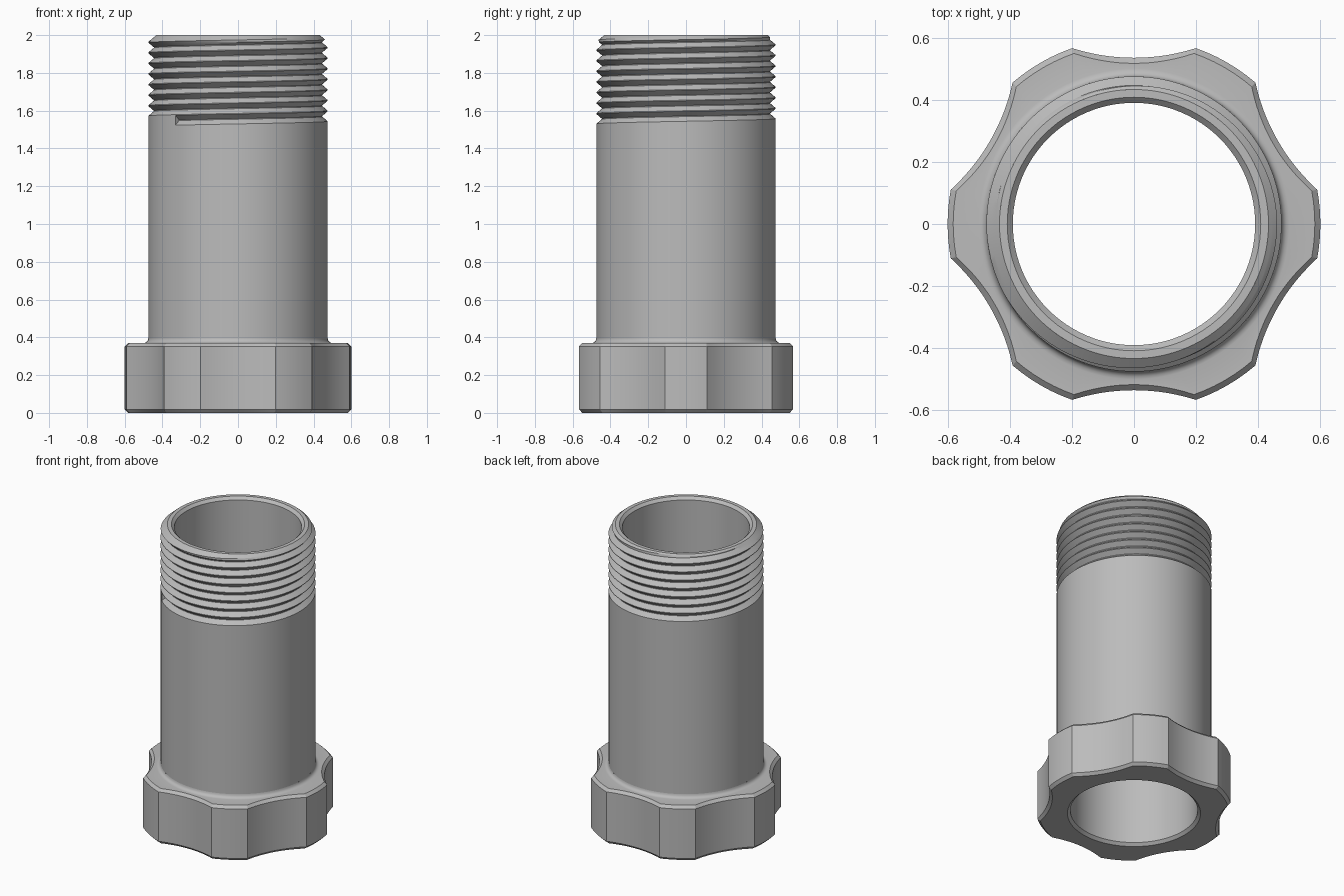
import bpy, bmesh
from math import pi, sin, cos, sqrt, radians

cube = bpy.data.objects.get("Cube")
if cube:
    bpy.data.objects.remove(cube, do_unlink=True)

grey = bpy.data.materials.new("plain grey")
grey.use_nodes = True
COLOUR = (0.5, 0.5, 0.5, 1)
grey.diffuse_color = COLOUR
bsdf = grey.node_tree.nodes["Principled BSDF"]
bsdf.inputs["Base Color"].default_value = COLOUR

PIPE, BORE, TOP, FILLET_Z = 0.475, 0.39, 2.0, 0.395
LOBE_R, DIP_R, SCALLOP_R, LOBE_HALF = 0.6, 0.535, 0.654, radians(10.6)


def grid(name, columns, extra_face=None):
    """Skin columns of points; each column runs downwards on the outside."""
    bm = bmesh.new()
    cols = [[bm.verts.new((r * cos(a), r * sin(a), z)) for r, z in pts]
            for a, pts in columns]
    for a, b in zip(cols, cols[1:]):
        for k in range(len(a) - 1):
            bm.faces.new((a[k], a[k + 1], b[k + 1], b[k]))
    if extra_face:
        bm.faces.new([cols[0][k] for k in extra_face])
    bmesh.ops.remove_doubles(bm, verts=bm.verts, dist=1e-5)
    mesh = bpy.data.meshes.new(name)
    bm.to_mesh(mesh)
    bm.free()
    mesh.materials.append(grey)
    ob = bpy.data.objects.new(name, mesh)
    bpy.context.collection.objects.link(ob)
    bpy.ops.object.select_all(action='DESELECT')
    ob.select_set(True)
    bpy.context.view_layer.objects.active = ob
    bpy.ops.object.shade_smooth_by_angle(angle=radians(24))
    return ob


# Angles that land exactly on the corners between lobes and scallops
angles = []
for n in range(6):
    mid = n * pi / 3
    scallop = pi / 3 - 2 * LOBE_HALF
    angles += [mid - LOBE_HALF + 2 * LOBE_HALF * i / 6 for i in range(6)]
    angles += [mid + LOBE_HALF + scallop * i / 14 for i in range(14)]
angles.append(angles[0] + 2 * pi)


def outline(a):
    """Radius of the six-lobed grip at an angle."""
    off = (a % (pi / 3)) - pi / 6
    if abs(off) > pi / 6 - LOBE_HALF - 1e-6:
        return LOBE_R
    d = DIP_R + SCALLOP_R
    return d * cos(off) - sqrt(SCALLOP_R ** 2 - (d * sin(off)) ** 2)


# Lobed collar with chamfered rims and a fillet up to the pipe
def collar_profile(a):
    r = outline(a)
    f = FILLET_Z - 0.37
    fillet = [(PIPE + f - f * cos(t * pi / 8), FILLET_Z - f * sin(t * pi / 8))
              for t in range(5)]
    return fillet + [(r - 0.018, 0.37), (r, 0.352), (r, 0.018),
                     (r - 0.018, 0), (BORE + 0.018, 0)]


grid("lobed_collar", [(a, collar_profile(a)) for a in angles])

# Bore with chamfered mouths and the flat top rim
bore = [(BORE + 0.018, 0), (BORE, 0.018), (BORE, TOP - 0.018),
        (BORE + 0.018, TOP), (0.433, TOP)]
grid("bore", [(a, bore) for a in angles])

# Outer pipe wall with a right-handed helical thread cut in its upper end
PITCH, START_Z, START_A, ROOT, SEGS, TURNS = 0.056, 1.523, 3.94, 0.446, 120, 10
THREAD = [(0, PIPE), (0.22, (PIPE + ROOT) / 2), (0.44, ROOT), (0.5, ROOT),
          (0.72, (PIPE + ROOT) / 2), (0.94, PIPE)]


def pipe_profile(turn):
    pts = [(PIPE, FILLET_Z), (PIPE, START_Z)]
    for n in range(TURNS):
        for t, r in THREAD:
            z = min(START_Z + PITCH * (n + t + turn), TOP)
            pts.append((min(r, 0.433 + 1.2 * (TOP - z)), z))
    return pts[::-1]


count = len(pipe_profile(0))
run_out = [count - 3 - k for k in range(len(THREAD) + 1)]
grid("threaded_pipe", [(START_A + 2 * pi * i / SEGS, pipe_profile(i / SEGS))
                       for i in range(SEGS + 1)], run_out)
